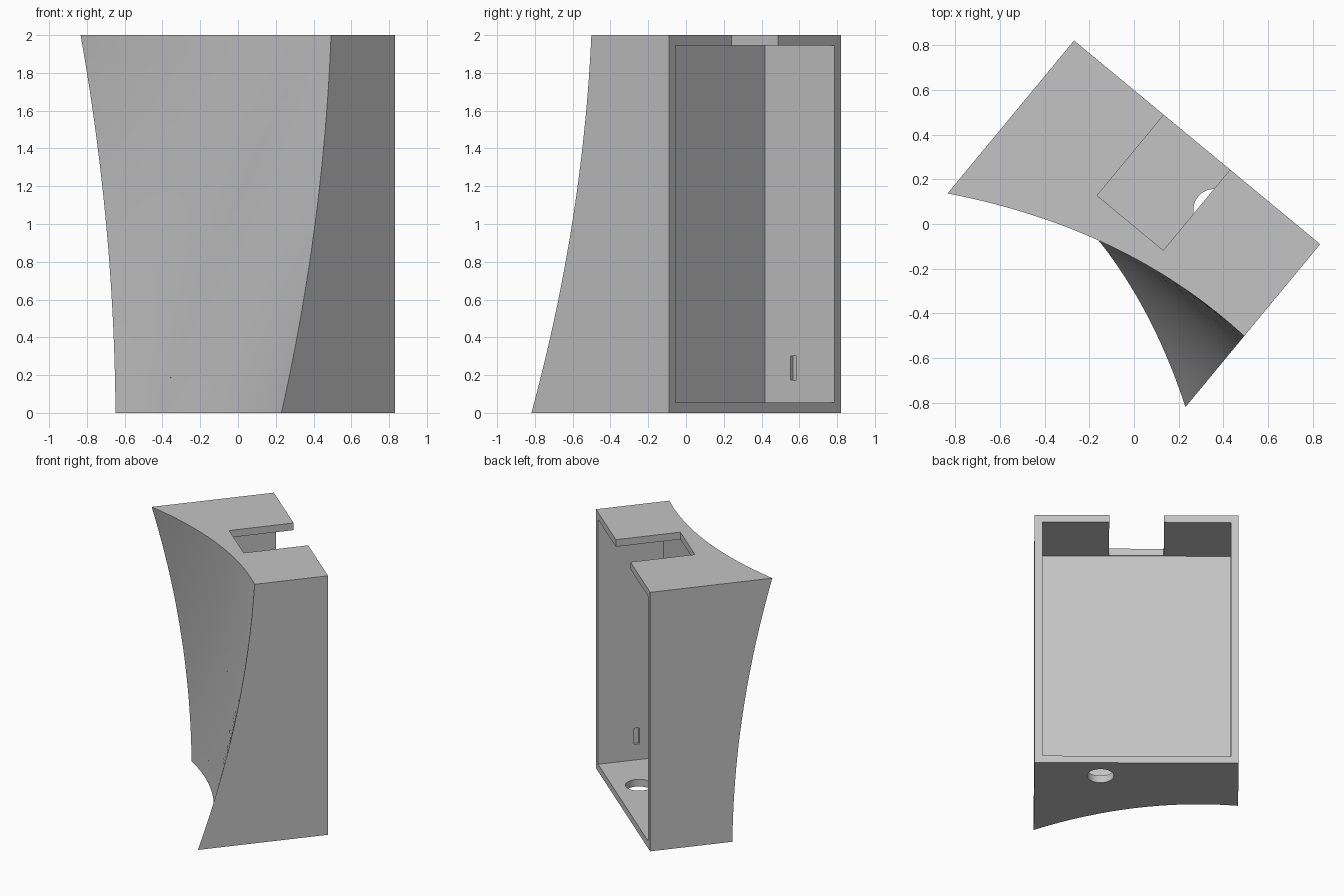
import bpy, bmesh
from math import radians
from mathutils import Matrix, Vector

cube = bpy.data.objects.get("Cube")
if cube:
    bpy.data.objects.remove(cube, do_unlink=True)

WIDTH, HEIGHT, WALL, DEPTH = 1.428, 2.0, 0.055, 0.475
# Local frame: x along the open back, y = 0 on the back, front towards -y
PLACE = Matrix.Translation((-0.268, 0.82, 0)) @ Matrix.Rotation(radians(-39.6), 4, 'Z')

grey = bpy.data.materials.new("light grey")
grey.use_nodes = True
grey.diffuse_color = (0.55, 0.55, 0.55, 1)
grey.node_tree.nodes["Principled BSDF"].inputs["Base Color"].default_value = grey.diffuse_color


def make_object(name, bm):
    mesh = bpy.data.meshes.new(name)
    bmesh.ops.recalc_face_normals(bm, faces=bm.faces)
    bm.to_mesh(mesh)
    bm.free()
    mesh.materials.append(grey)
    obj = bpy.data.objects.new(name, mesh)
    obj.matrix_world = PLACE
    bpy.context.collection.objects.link(obj)
    return obj


def box(name, low, high):
    low, high = Vector(low), Vector(high)
    bm = bmesh.new()
    bmesh.ops.create_cube(bm, size=1)
    for v in bm.verts:
        v.co = (low + high) / 2 + v.co * (high - low)
    return make_object(name, bm)


def front_depth(t, h):
    """Depth of the hollow, twisted front at width t and height h (0 to 1)."""
    left = 0.597 + 0.29 * h - 0.067 * 4 * h * (1 - h)
    right = 0.945 - 0.412 * h - 0.073 * 4 * h * (1 - h)
    sag = 0.139 - 0.032 * h
    return left + (right - left) * t - sag * 4 * t * (1 - t)


# Solid body: flat grid extruded to the curved front
bm = bmesh.new()
bmesh.ops.create_grid(bm, x_segments=32, y_segments=32, size=0.5)
for v in bm.verts:
    v.co = ((v.co.x + 0.5) * WIDTH, 0, (v.co.y + 0.5) * HEIGHT)
extruded = bmesh.ops.extrude_face_region(bm, geom=bm.faces[:])
for v in extruded["geom"]:
    if isinstance(v, bmesh.types.BMVert):
        v.co.y = -front_depth(v.co.x / WIDTH, v.co.z / HEIGHT)
bmesh.ops.dissolve_limit(bm, angle_limit=0.001, verts=bm.verts, edges=bm.edges)
body = make_object("housing", bm)

# Cutters: open cavity, top notch, floor hole, small side slots
cutters = [
    box("cavity_cutter", (WALL, -DEPTH, WALL), (WIDTH - WALL, 0.1, HEIGHT - WALL)),
    box("notch_cutter", (0.521, -0.468, HEIGHT - 0.1), (0.905, 0.1, HEIGHT + 0.1)),
]
bm = bmesh.new()
bmesh.ops.create_cone(bm, cap_ends=True, segments=48, radius1=0.094, radius2=0.094, depth=0.3,
                      matrix=Matrix.Translation((0.966, -0.184, 0)))
cutters.append(make_object("hole_cutter", bm))
for x in (WALL, WIDTH - WALL):
    cutters.append(box("slot_cutter", (x - 0.02, -0.30, 0.175), (x + 0.02, -0.26, 0.30)))

bpy.ops.object.select_all(action='DESELECT')
bpy.context.view_layer.objects.active = body
body.select_set(True)
for cutter in cutters:
    cutter.hide_render = True
    mod = body.modifiers.new(cutter.name, 'BOOLEAN')
    mod.operation = 'DIFFERENCE'
    mod.solver = 'EXACT'
    mod.object = cutter
    bpy.ops.object.modifier_apply(modifier=mod.name)
for cutter in cutters:
    bpy.data.objects.remove(cutter, do_unlink=True)

bpy.ops.object.shade_smooth_by_angle(angle=radians(25))
